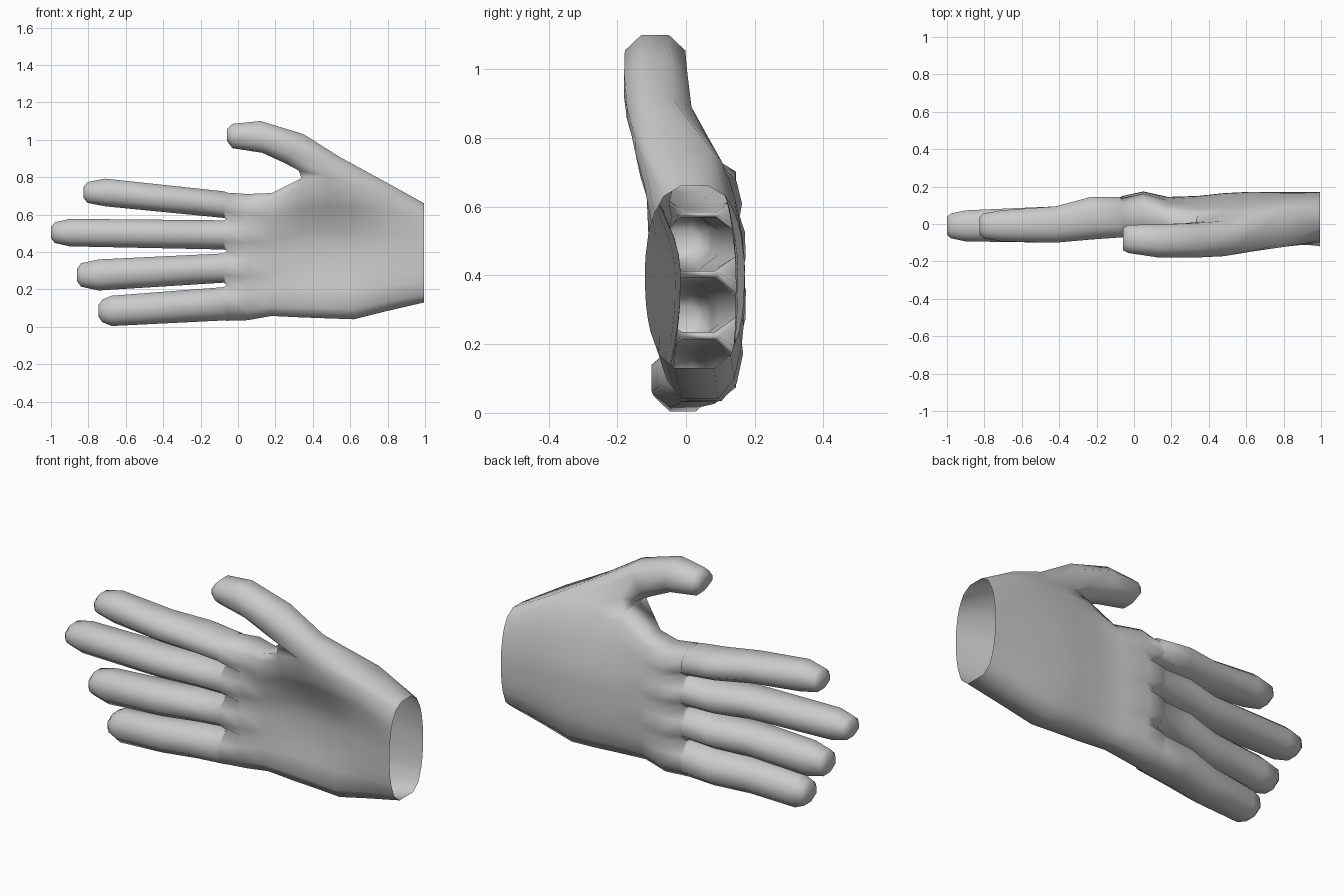
import bpy, bmesh

cube = bpy.data.objects.get("Cube")
if cube:
    bpy.data.objects.remove(cube)

skin = bpy.data.materials.new("light_grey")
grey = (0.6, 0.6, 0.6, 1)
skin.diffuse_color = grey
skin.use_nodes = True
bsdf = skin.node_tree.nodes["Principled BSDF"]
bsdf.inputs["Base Color"].default_value = grey
bsdf.inputs["Roughness"].default_value = 0.7

bm = bmesh.new()


def lerp(a, b, f):
    return a + (b - a) * f


def section(a, b, y, r):
    """Eight-sided ring across the segment a-b (x, z): four front, four back points."""
    front, back = [], []
    for f, w in ((0, 0.45), (0.27, 1), (0.73, 1), (1, 0.45)):
        x, z = lerp(a[0], b[0], f), lerp(a[1], b[1], f)
        front.append(bm.verts.new((x, y - r * w, z)))
        back.append(bm.verts.new((x, y + r * w, z)))
    return front + back[::-1]


def bridge(r1, r2):
    n = len(r1)
    for i in range(n):
        j = (i + 1) % n
        bm.faces.new((r1[i], r1[j], r2[j], r2[i]))


def limb(root, sections):
    """Grow a closed digit out of a ring of palm vertices."""
    for s in sections:
        ring = section(*s)
        bridge(root, ring)
        root = ring
    bm.faces.new(root)


# Palm columns: four fingers, three strips each
webs = (0, 0.28, 0.55, 0.795, 1)
cols = [lerp(webs[j], webs[j + 1], f) for j in range(4) for f in (0, 0.27, 0.73)] + [1]

# Palm rings: x, low z, high z, front y, back y, thumb-side shift,
# thumb-side edge thickness, palm hollow, web pinch, squareness
palm = [
    (0.995, 0.13, 0.66, -0.12, 0.17, 0.00, 0.28, 0, 0, 2.1),
    (0.80, 0.085, 0.768, -0.105, 0.17, -0.05, 0.65, 0.03, 0, 2.5),
    (0.62, 0.04, 0.80, -0.09, 0.172, -0.085, 0.80, 0.06, 0, 2.7),
    (0.48, 0.045, 0.805, -0.08, 0.165, -0.09, 0.90, 0.065, 0, 2.7),
    (0.34, 0.05, 0.795, -0.07, 0.15, -0.085, 0.95, 0.055, 0, 2.7),
    (0.18, 0.058, 0.715, -0.06, 0.145, -0.03, 0.50, 0.04, 0, 3),
    (0.05, 0.035, 0.71, -0.06, 0.174, 0.00, 0.50, 0.01, 0.1, 3),
    (-0.06, 0.032, 0.717, -0.07, 0.15, -0.01, 0.45, 0, 0.5, 6),
]
fronts, backs = [], []
for x, lo, hi, yf, yb, shift, edge, hollow, pinch, square in palm:
    front, back = [], []
    for i, t in enumerate(cols):
        round_off = (1 - abs(2 * t - 1) ** square) ** 0.5
        half = (yb - yf) / 2 * lerp(edge if t > 0.5 else 0.4, 1, round_off)
        if i % 3 == 0 and 0 < i < 12:
            half *= 1 - pinch
        mid = (yf + yb) / 2 + shift * max(0, (t - 0.5) / 0.5) ** 1.6
        dip = hollow * max(0, 1 - ((t - 0.45) / 0.38) ** 2)
        z = lerp(lo, hi, t)
        front.append(bm.verts.new((x, mid - half + dip, z)))
        back.append(bm.verts.new((x, mid + half, z)))
    fronts.append(front)
    backs.append(back)

thumb_first, thumb_last = 1, 4
for k in range(len(palm) - 1):
    for side in (fronts, backs):
        for i in range(12):
            bm.faces.new((side[k][i], side[k][i + 1], side[k + 1][i + 1], side[k + 1][i]))
    for i in (0, 12):
        if i == 12 and thumb_first <= k < thumb_last:
            continue  # opening for the thumb
        bm.faces.new((fronts[k][i], fronts[k + 1][i], backs[k + 1][i], backs[k][i]))

# Thumb
span = range(thumb_first, thumb_last + 1)
root = [fronts[k][12] for k in span] + [backs[k][12] for k in reversed(span)]
limb(root, [
    ((0.54, 0.91), (0.325, 0.835), -0.078, 0.094),
    ((0.35, 1.03), (0.25, 0.875), -0.088, 0.092),
    ((0.12, 1.10), (0.13, 0.93), -0.09, 0.088),
    ((-0.03, 1.085), (-0.03, 0.955), -0.08, 0.075),
    ((-0.06, 1.055), (-0.06, 0.995), -0.08, 0.06),
])

# Fingers, little to index: tip x, end x, root low/high z, end low/high z
fingers = [
    (-0.745, -0.675, 0.034, 0.212, 0.004, 0.166),
    (-0.86, -0.745, 0.236, 0.392, 0.194, 0.36),
    (-1.00, -0.90, 0.413, 0.569, 0.43, 0.577),
    (-0.825, -0.71, 0.582, 0.724, 0.644, 0.792),
]
for j, (tip, end, lo0, hi0, lo1, hi1) in enumerate(fingers):
    c = 3 * j
    root = fronts[-1][c:c + 4] + backs[-1][c:c + 4][::-1]
    knuckle = -0.075
    rings = []
    for x, y, r in ((knuckle, 0.036, 0.108), (-0.23, 0.031, 0.114),
                    (-0.42, -0.003, 0.097), (end, -0.01, 0.083)):
        f = (x - knuckle) / (end - knuckle)
        rings.append(((x, lerp(lo0, lo1, f)), (x, lerp(hi0, hi1, f)), y, r))
    mid, half = (lo1 + hi1) / 2, (hi1 - lo1) / 2
    for x, k, r in ((tip + 0.02, 0.75, 0.066), (tip, 0.4, 0.048)):
        rings.append(((x, mid - half * k), (x, mid + half * k), -0.01, r))
    limb(root, rings)

bmesh.ops.recalc_face_normals(bm, faces=bm.faces)
mesh = bpy.data.meshes.new("hand")
bm.to_mesh(mesh)
bm.free()
mesh.materials.append(skin)
hand = bpy.data.objects.new("hand", mesh)
bpy.context.collection.objects.link(hand)
for p in mesh.polygons:
    p.use_smooth = True
